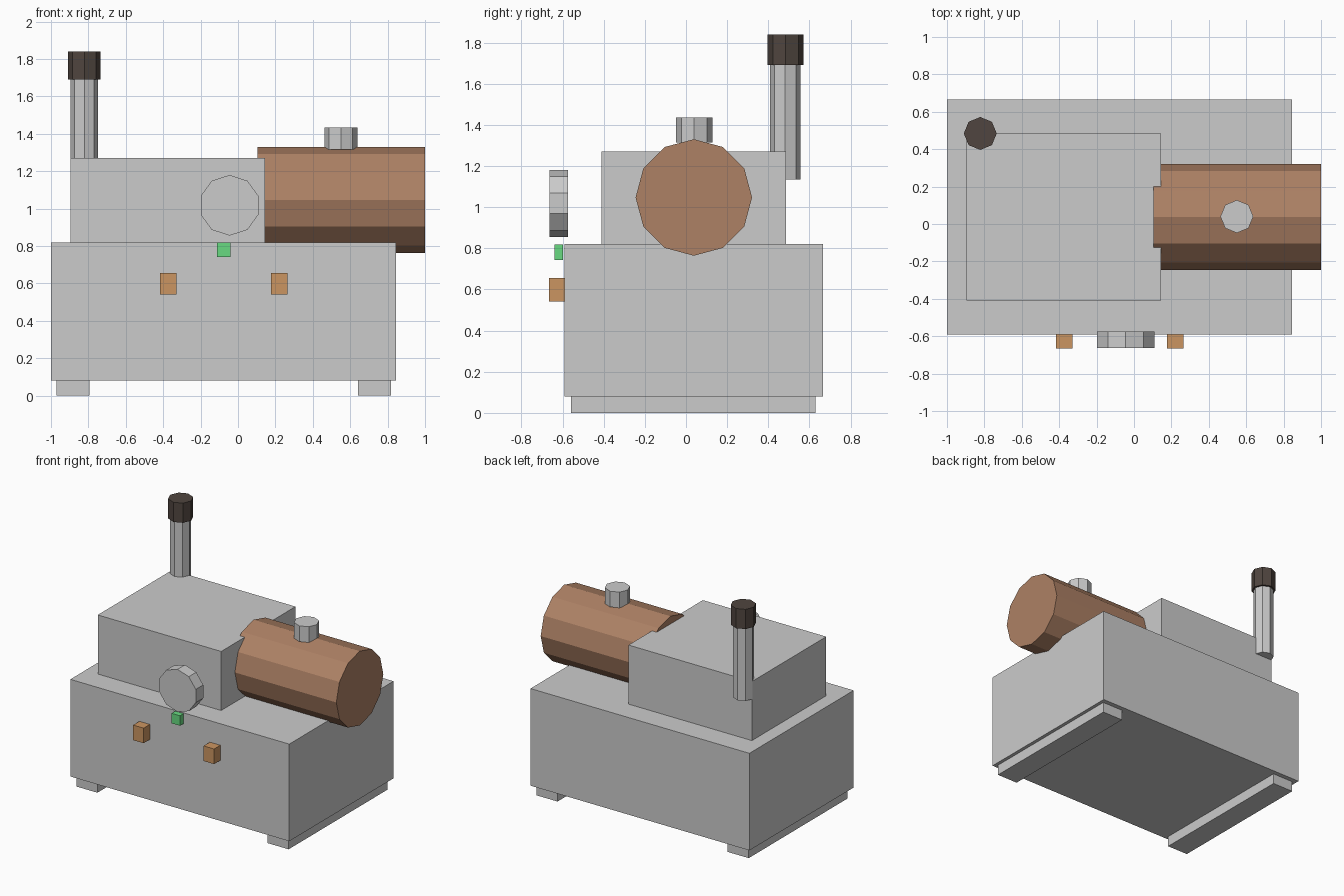
import bpy
import bmesh
from math import pi, radians
from mathutils import Matrix

if "Cube" in bpy.data.objects:
    bpy.data.objects.remove(bpy.data.objects["Cube"])


def make_material(name, rgb):
    mat = bpy.data.materials.new(name)
    mat.diffuse_color = (*rgb, 1)
    mat.use_nodes = True
    mat.node_tree.nodes["Principled BSDF"].inputs["Base Color"].default_value = mat.diffuse_color
    return mat


COPPER = make_material("copper", (0.42, 0.22, 0.13))
ORANGE = make_material("orange", (0.60, 0.30, 0.12))
GREEN = make_material("green", (0.14, 0.70, 0.22))
SOOT = make_material("soot", (0.08, 0.06, 0.05))


def finish(name, bm, mat):
    mesh = bpy.data.meshes.new(name)
    bm.to_mesh(mesh)
    bm.free()
    if mat:
        mesh.materials.append(mat)
    obj = bpy.data.objects.new(name, mesh)
    bpy.context.collection.objects.link(obj)


def box(name, x, y, z, mat=None):
    """Box from (min, max) ranges on each axis."""
    bm = bmesh.new()
    size = [b - a for a, b in (x, y, z)]
    centre = [(a + b) / 2 for a, b in (x, y, z)]
    bmesh.ops.create_cube(bm, size=1,
                          matrix=Matrix.Translation(centre) @ Matrix.Diagonal((*size, 1)))
    finish(name, bm, mat)


def prism(name, centre, radius, length, sides, axis="Z", mat=None):
    """Regular prism along an axis, with a corner on each main direction."""
    turn = {"X": Matrix.Rotation(pi / 2, 4, "Y"),
            "Y": Matrix.Rotation(pi / 2, 4, "X"),
            "Z": Matrix.Identity(4)}[axis]
    bm = bmesh.new()
    bmesh.ops.create_cone(bm, cap_ends=True, segments=sides, radius1=radius,
                          radius2=radius, depth=length,
                          matrix=Matrix.Translation(centre) @ turn)
    finish(name, bm, mat)


# Housing and the two skids beneath it
box("base_housing", (-1, 0.845), (-0.59, 0.665), (0.08, 0.82))
for side, x in (("left", -0.97), ("right", 0.642)):
    box(f"{side}_skid", (x, x + 0.177), (-0.56, 0.63), (0, 0.08))

# Engine block on top
box("engine_block", (-0.895, 0.145), (-0.41, 0.485), (0.82, 1.27))

# Horizontal fuel tank and filler cap
prism("fuel_tank", (0.5525, 0.038, 1.047), 0.283, 0.895, 12, "X", COPPER)
prism("filler_cap", (0.55, 0.04, 1.375), 0.088, 0.12, 8)

# Exhaust stack with its dark cap
prism("exhaust_pipe", (-0.822, 0.482, 1.4125), 0.074, 0.555, 8)
prism("exhaust_cap", (-0.822, 0.484, 1.765), 0.088, 0.15, 8, mat=SOOT)

# Front controls: gauge, indicator light and two latches
prism("gauge", (-0.045, -0.619, 1.018), 0.162, 0.09, 10, "Y")
box("indicator_light", (-0.112, -0.041), (-0.64, -0.597), (0.742, 0.818), GREEN)
for side, x in (("left", -0.418), ("right", 0.176)):
    box(f"{side}_latch", (x, x + 0.088), (-0.665, -0.588), (0.541, 0.656), ORANGE)
